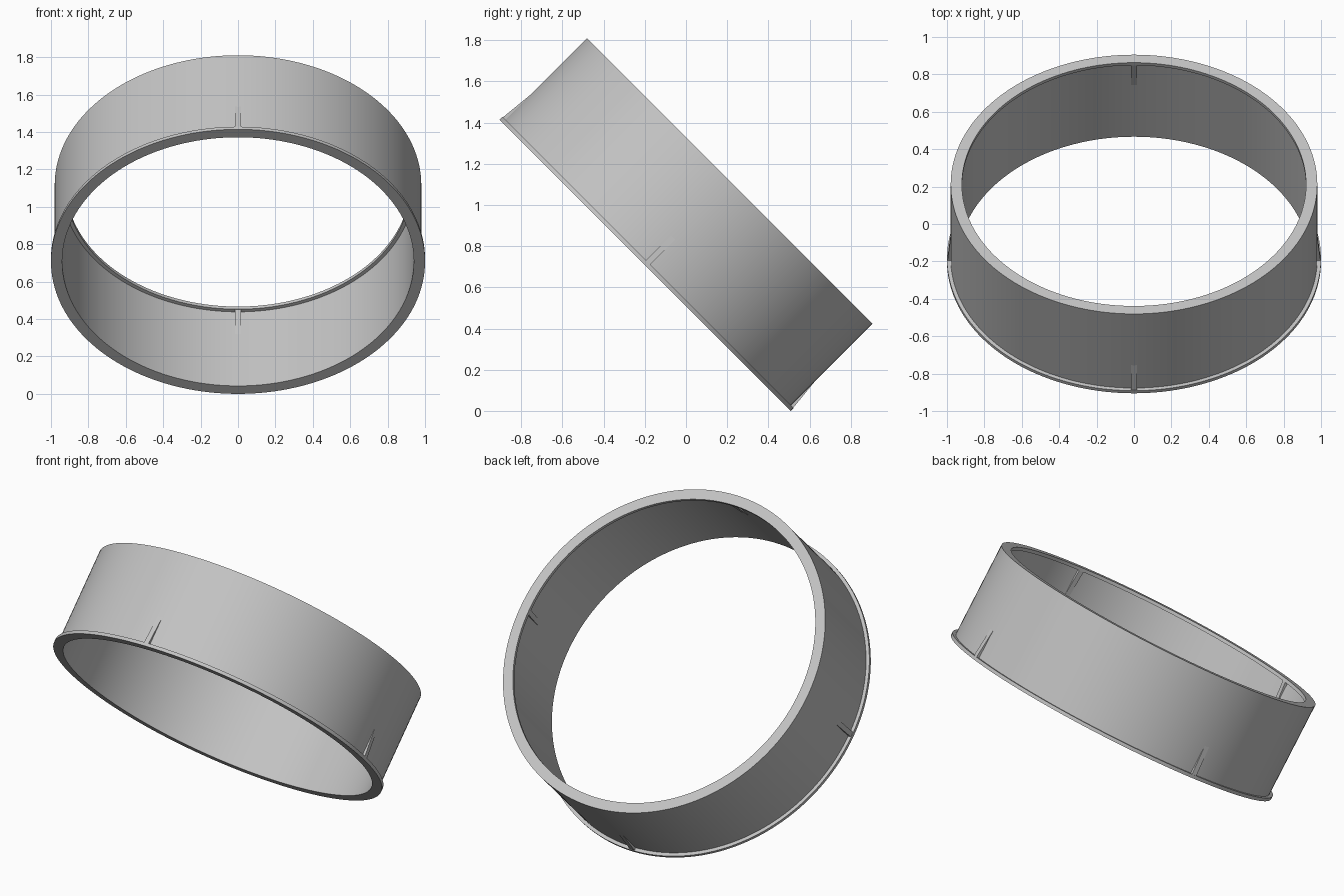
import bpy, bmesh, math
from mathutils import Matrix

if "Cube" in bpy.data.objects:
    bpy.data.objects.remove(bpy.data.objects["Cube"])

grey = bpy.data.materials.new("plain_grey")
grey.diffuse_color = (0.55, 0.55, 0.55, 1)
grey.use_nodes = True
grey.node_tree.nodes["Principled BSDF"].inputs["Base Color"].default_value = grey.diffuse_color

LENGTH, STEP, SEGMENTS = 0.58, 0.02, 160
# the ring axis leans 45 degrees from vertical
TILT = Matrix.Translation((0, -0.198, 0.707)) @ Matrix.Rotation(math.radians(-45), 4, 'X')


def finish(name, bm):
    bmesh.ops.recalc_face_normals(bm, faces=bm.faces)
    mesh = bpy.data.meshes.new(name)
    bm.to_mesh(mesh)
    bm.free()
    mesh.materials.append(grey)
    obj = bpy.data.objects.new(name, mesh)
    obj.matrix_world = TILT
    bpy.context.collection.objects.link(obj)
    return obj


# ring wall with outer flange at one end and inner lip at the other
profile = [(1.0, 0), (1.0, STEP), (0.98, STEP), (0.98, LENGTH),
           (0.92, LENGTH), (0.92, LENGTH - STEP), (0.94, LENGTH - STEP), (0.94, 0)]
bm = bmesh.new()
rings = []
for i in range(SEGMENTS):
    a = 2 * math.pi * i / SEGMENTS
    rings.append([bm.verts.new((r * math.cos(a), r * math.sin(a), z)) for r, z in profile])
for i in range(SEGMENTS):
    r0, r1 = rings[i], rings[(i + 1) % SEGMENTS]
    for j in range(len(profile)):
        k = (j + 1) % len(profile)
        bm.faces.new((r0[j], r1[j], r1[k], r0[k]))
ring = finish("ring", bm)
bpy.context.view_layer.objects.active = ring
ring.select_set(True)
bpy.ops.object.shade_smooth_by_angle(angle=math.radians(30))


# tapered ribs: a triangle in the (radius, axis) plane given a small width
def ribs(name, triangle, width=0.03):
    bm = bmesh.new()
    for q in range(4):
        turn = Matrix.Rotation(q * math.pi / 2, 3, 'Z')
        sides = []
        for y in (-width / 2, width / 2):
            verts = [bm.verts.new((r, y, z)) for r, z in triangle]
            bmesh.ops.rotate(bm, verts=verts, cent=(0, 0, 0), matrix=turn)
            bm.faces.new(verts)
            sides.append(verts)
        for j in range(3):
            k = (j + 1) % 3
            bm.faces.new((sides[0][j], sides[0][k], sides[1][k], sides[1][j]))
    finish(name, bm)


ribs("outer_ribs", [(0.975, 0.01), (0.998, 0.01), (0.975, 0.24)])
ribs("inner_ribs", [(0.945, LENGTH - 0.01), (0.922, LENGTH - 0.01), (0.945, LENGTH - 0.24)])
